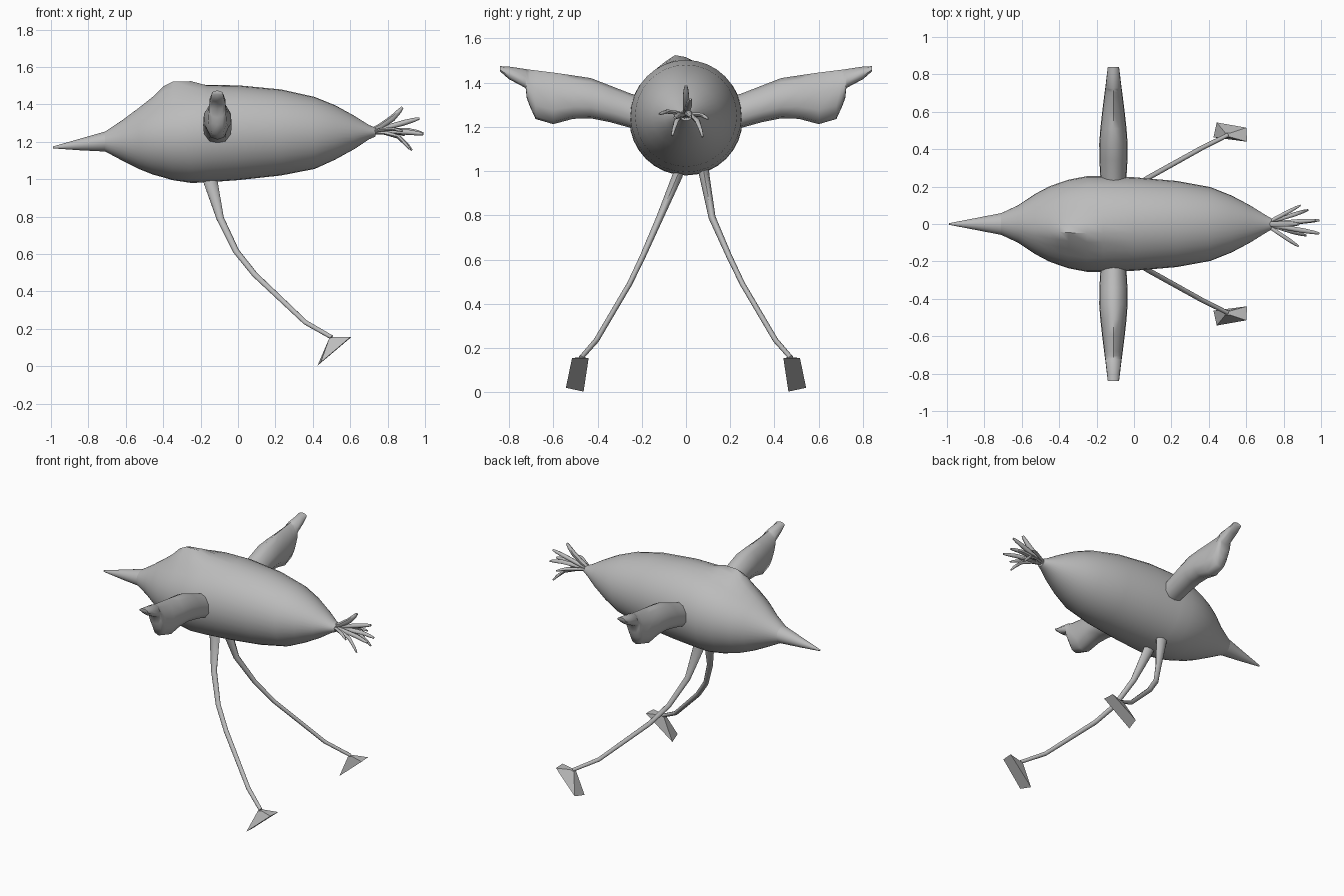
import bpy, bmesh, math
from mathutils import Vector

grey = bpy.data.materials.new("plain grey")
grey.diffuse_color = (0.5, 0.5, 0.5, 1)


def finish(name, bm, angle=40):
    bmesh.ops.recalc_face_normals(bm, faces=bm.faces)
    me = bpy.data.meshes.new(name)
    bm.to_mesh(me)
    bm.free()
    me.materials.append(grey)
    ob = bpy.data.objects.new(name, me)
    bpy.context.collection.objects.link(ob)
    bpy.ops.object.select_all(action='DESELECT')
    ob.select_set(True)
    bpy.context.view_layer.objects.active = ob
    bpy.ops.object.shade_smooth_by_angle(angle=math.radians(angle))
    return ob


def loft(name, rings, angle=40):
    """Skin a list of equally sized point rings and cap both ends."""
    bm = bmesh.new()
    vs = [[bm.verts.new(p) for p in r] for r in rings]
    n = len(vs[0])
    for a, b in zip(vs, vs[1:]):
        for i in range(n):
            j = (i + 1) % n
            bm.faces.new((a[i], a[j], b[j], b[i]))
    bm.faces.new(vs[0])
    bm.faces.new(vs[-1])
    return finish(name, bm, angle)


def tube(name, path, sides=8):
    """Tapered tube through (point, radius along x-ish, radius across)."""
    pts = [Vector(p[0]) for p in path]
    rings = []
    for i, (p, ra, rb) in enumerate(path):
        t = (pts[min(i + 1, len(pts) - 1)] - pts[max(i - 1, 0)]).normalized()
        across = t.cross(Vector((1, 0, 0)) if abs(t.x) < 0.9 else Vector((0, 0, 1))).normalized()
        along = across.cross(t).normalized()
        rings.append([pts[i] + along * ra * math.cos(k * math.tau / sides)
                      + across * rb * math.sin(k * math.tau / sides) for k in range(sides)])
    return loft(name, rings, 60)


# Body: x, underside z, top z, half width, crest height
BODY = [(-0.71, 1.148, 1.255, 0.058, 0), (-0.62, 1.10, 1.315, 0.10, 0),
        (-0.53, 1.055, 1.375, 0.16, 0.01), (-0.455, 1.025, 1.415, 0.20, 0.03),
        (-0.40, 1.01, 1.44, 0.22, 0.06), (-0.35, 0.995, 1.46, 0.237, 0.066),
        (-0.25, 0.98, 1.487, 0.256, 0.042), (-0.165, 0.983, 1.498, 0.256, 0.008),
        (0, 0.995, 1.502, 0.25, 0), (0.23, 1.02, 1.48, 0.23, 0),
        (0.41, 1.055, 1.44, 0.197, 0), (0.52, 1.105, 1.395, 0.153, 0),
        (0.62, 1.16, 1.34, 0.10, 0), (0.70, 1.213, 1.29, 0.05, 0),
        (0.735, 1.228, 1.275, 0.03, 0)]


def body_ring(x, lo, hi, w, crest=0, n=32):
    ring = []
    for k in range(n):
        a = k * math.tau / n
        y, s = w * math.cos(a), math.sin(a)
        z = (lo + hi) / 2 + (hi - lo) / 2 * s
        if s > 0:  # off-centre crest swelling on the head
            z += crest * math.exp(-((y + 0.045) / 0.07) ** 2)
        ring.append((x, y, z))
    return ring


loft("body", [body_ring(*s) for s in BODY])

# Beak: long cone running on from the face
loft("beak", [body_ring(-0.99, 1.165, 1.175, 0.004),
              body_ring(-0.85, 1.155, 1.215, 0.031),
              body_ring(-0.71, 1.148, 1.255, 0.058)])

# Wings: y, lower z, upper z, half thickness
WING = [(0.18, 1.18, 1.33, 0.07), (0.25, 1.195, 1.35, 0.07), (0.34, 1.22, 1.385, 0.075),
        (0.43, 1.238, 1.42, 0.076), (0.51, 1.236, 1.432, 0.07), (0.60, 1.212, 1.445, 0.06),
        (0.68, 1.235, 1.455, 0.05), (0.705, 1.29, 1.458, 0.047), (0.72, 1.33, 1.46, 0.045),
        (0.725, 1.375, 1.461, 0.044), (0.80, 1.415, 1.472, 0.035), (0.84, 1.45, 1.474, 0.03)]
for side, label in ((1, "left"), (-1, "right")):
    rings = []
    for y, lo, hi, w in WING:
        h = hi - lo
        half = [(0, 0), (0.6, 0.05), (1, 0.28), (0.95, 0.62), (0.5, 0.9)]
        prof = half + [(0, 1)] + [(-u, v) for u, v in half[:0:-1]]
        rings.append([(-0.11 + u * w, side * y, lo + v * h) for u, v in prof])
    loft(label + "_wing", rings, 60)

# Legs: thick at the hip, trailing backwards and outwards
for side, label, hip in ((1, "left", 0.075), (-1, "right", 0.03)):
    path = [((-0.155, hip, 1.04), 0.045, 0.027), ((-0.145, hip + 0.008, 0.98), 0.037, 0.023),
            ((-0.095, 0.118, 0.79), 0.02, 0.016), ((-0.01, 0.195, 0.615), 0.017, 0.013),
            ((0.09, 0.255, 0.49), 0.016, 0.012), ((0.36, 0.405, 0.235), 0.014, 0.012),
            ((0.50, 0.475, 0.155), 0.012, 0.011)]
    tube(label + "_leg", [((x, side * y, z), a, b) for (x, y, z), a, b in path])

    # Feet: flat tilted sole rising to the ankle
    bm = bmesh.new()
    sole = [bm.verts.new((x, side * y, z)) for x, y, z in
            ((0.60, 0.515, 0.155), (0.605, 0.44, 0.155), (0.425, 0.463, 0.003), (0.442, 0.543, 0.02))]
    ankle = [bm.verts.new((x, side * y, z)) for x, y, z in
             ((0.515, 0.487, 0.157), (0.515, 0.465, 0.157), (0.488, 0.465, 0.15), (0.488, 0.487, 0.15))]
    bm.faces.new(sole)
    bm.faces.new(ankle)
    for i in range(4):
        j = (i + 1) % 4
        bm.faces.new((sole[i], sole[j], ankle[j], ankle[i]))
    finish(label + "_foot", bm)

# Tail feathers: tip x, y, z, thickness, upward bow
TAIL = [(0.88, 0.0, 1.385, 0.016, -0.02), (0.97, 0.02, 1.325, 0.014, 0.0),
        (0.99, -0.05, 1.24, 0.014, 0.01), (0.99, 0.02, 1.245, 0.014, 0.015),
        (0.88, -0.12, 1.257, 0.010, 0.015), (0.89, 0.10, 1.235, 0.010, 0.015),
        (0.93, 0.075, 1.155, 0.011, 0.045), (0.92, -0.062, 1.16, 0.011, 0.045)]
for i, (x, y, z, r, bow) in enumerate(TAIL):
    root, tip = Vector((0.70, 0, 1.25)), Vector((x, y, z))
    path = []
    for t, f in ((0, 0.9), (0.35, 1), (0.7, 1.05), (0.9, 0.8), (1, 0.45)):
        p = root.lerp(tip, t)
        p.z += bow * math.sin(math.pi * t ** 1.3)
        path.append((p, r * f, r * f))
    tube("tail_feather_%d" % (i + 1), path, 6)
